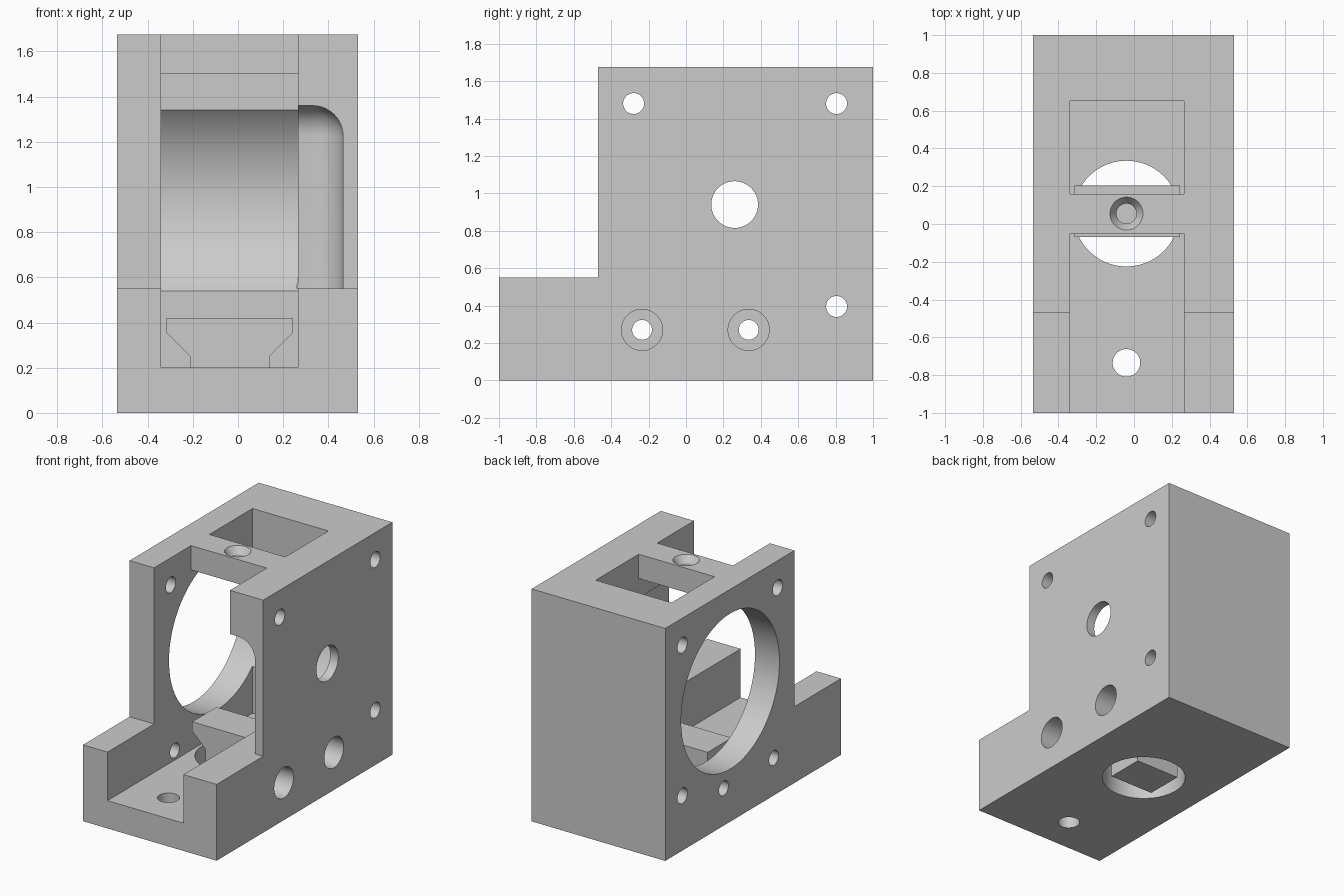
import bpy, bmesh, math
from mathutils import Matrix, Vector

cube = bpy.data.objects.get("Cube")
if cube:
    bpy.data.objects.remove(cube, do_unlink=True)

grey = bpy.data.materials.new("plain grey")
grey.use_nodes = True
colour = (0.6, 0.6, 0.6, 1)
grey.diffuse_color = colour
grey.node_tree.nodes["Principled BSDF"].inputs["Base Color"].default_value = colour


def make(name, bm):
    bmesh.ops.recalc_face_normals(bm, faces=bm.faces)
    mesh = bpy.data.meshes.new(name)
    bm.to_mesh(mesh)
    bm.free()
    mesh.materials.append(grey)
    ob = bpy.data.objects.new(name, mesh)
    bpy.context.collection.objects.link(ob)
    return ob


def extrude(name, points, vector):
    """Solid from a flat outline swept along a vector."""
    bm = bmesh.new()
    face = bm.faces.new([bm.verts.new(p) for p in points])
    swept = bmesh.ops.extrude_face_region(bm, geom=[face])["geom"]
    bmesh.ops.translate(bm, vec=Vector(vector),
                        verts=[g for g in swept if isinstance(g, bmesh.types.BMVert)])
    return make(name, bm)


def box_bm(x, y, z):
    bm = bmesh.new()
    bmesh.ops.create_cube(bm, size=1)
    for v in bm.verts:
        v.co = [r[0] if c < 0 else r[1] for c, r in zip(v.co, (x, y, z))]
    return bm


def rod(start, end, r1, r2=None, segments=48):
    """Cylinder or cone between two points."""
    a, b = Vector(start), Vector(end)
    turn = (b - a).to_track_quat("Z", "Y").to_matrix().to_4x4()
    bm = bmesh.new()
    bmesh.ops.create_cone(bm, cap_ends=True, segments=segments, radius1=r1,
                          radius2=r1 if r2 is None else r2, depth=(b - a).length,
                          matrix=Matrix.Translation((a + b) / 2) @ turn)
    return make("cutter", bm)


def cut(target, cutter):
    mod = target.modifiers.new("cut", "BOOLEAN")
    mod.operation, mod.solver, mod.object = "DIFFERENCE", "EXACT", cutter
    bpy.context.view_layer.objects.active = target
    bpy.ops.object.modifier_apply(modifier=mod.name)
    bpy.data.objects.remove(cutter, do_unlink=True)


def shade(ob):
    bpy.ops.object.select_all(action="DESELECT")
    ob.select_set(True)
    bpy.context.view_layer.objects.active = ob
    bpy.ops.object.shade_smooth_by_angle(angle=math.radians(25))


LEFT, RIGHT = 0.53, -0.535          # outer side faces
IN_L, IN_R = 0.265, -0.34           # inner cavity walls
TOP, FLOOR, STEP = 1.675, 0.2, 0.55
AXIS_Y, AXIS_Z = 0.26, 0.94         # main bore axis
MID_X, MID_Y = -0.04, 0.055         # vertical screw axis

# Housing: stepped block
profile = [(-1, 0), (1, 0), (1, TOP), (-0.47, TOP), (-0.47, STEP), (-1, STEP)]
housing = extrude("housing", [(RIGHT, y, z) for y, z in profile], (LEFT - RIGHT, 0, 0))

# Cavity open at the front, with a bridge left across the top
for y, z in (((-1.2, 0.65), (FLOOR, 1.5)),
             ((-1.2, -0.05), (1.4, 1.8)),
             ((0.16, 0.65), (1.4, 1.8))):
    cut(housing, make("cutter", box_bm((IN_R, IN_L), y, z)))

# Wide bore through the right wall and cavity
cut(housing, rod((-0.7, AXIS_Y, AXIS_Z), (IN_L, AXIS_Y, AXIS_Z), 0.56, segments=96))

# Rounded recess in the left wall, open to the front
back, side, roof = 0.68, 0.465, 1.36
bm = box_bm((0.262, side), (-0.7, back), (STEP, roof))
rounded = []
for e in bm.edges:
    mid = (e.verts[0].co + e.verts[1].co) / 2
    hits = (abs(mid.x - side) < 1e-4) + (abs(mid.y - back) < 1e-4) + (abs(mid.z - roof) < 1e-4)
    if hits == 2:
        rounded.append(e)
bmesh.ops.bevel(bm, geom=rounded, offset=0.135, segments=10, profile=0.5, affect="EDGES")
cut(housing, make("cutter", bm))

# Shaft hole in the left wall
cut(housing, rod((0.3, AXIS_Y, AXIS_Z), (0.7, AXIS_Y, AXIS_Z), 0.125))

# Corner fixing holes, straight through
for y, z in ((-0.28, 1.48), (0.805, 1.48), (0.805, 0.395)):
    cut(housing, rod((-0.7, y, z), (0.7, y, z), 0.056))

# Counterbored fixing holes
for y in (-0.235, 0.335):
    cut(housing, rod((-0.7, y, 0.27), (0.7, y, 0.27), 0.053))
    cut(housing, rod((0.33, y, 0.27), (0.7, y, 0.27), 0.11))

# Floor holes and countersunk bridge hole
cut(housing, rod((MID_X, MID_Y, -0.1), (MID_X, MID_Y, 0.3), 0.28, segments=80))
cut(housing, rod((MID_X, -0.735, -0.1), (MID_X, -0.735, 0.3), 0.073))
cut(housing, rod((MID_X, MID_Y, 1.4), (MID_X, MID_Y, 1.8), 0.053))
cut(housing, rod((MID_X, MID_Y, TOP - 0.05), (MID_X, MID_Y, TOP + 0.01), 0.053, 0.094))
shade(housing)

# Sliding block with a narrow stem standing in the floor hole
half = [(0.175, 0), (0.175, 0.25), (0.28, 0.355), (0.28, 0.42)]
outline = half + [(-x, z) for x, z in reversed(half)]
extrude("sliding_block", [(x - 0.036, -0.07, z) for x, z in outline], (0, 0.275, 0))
